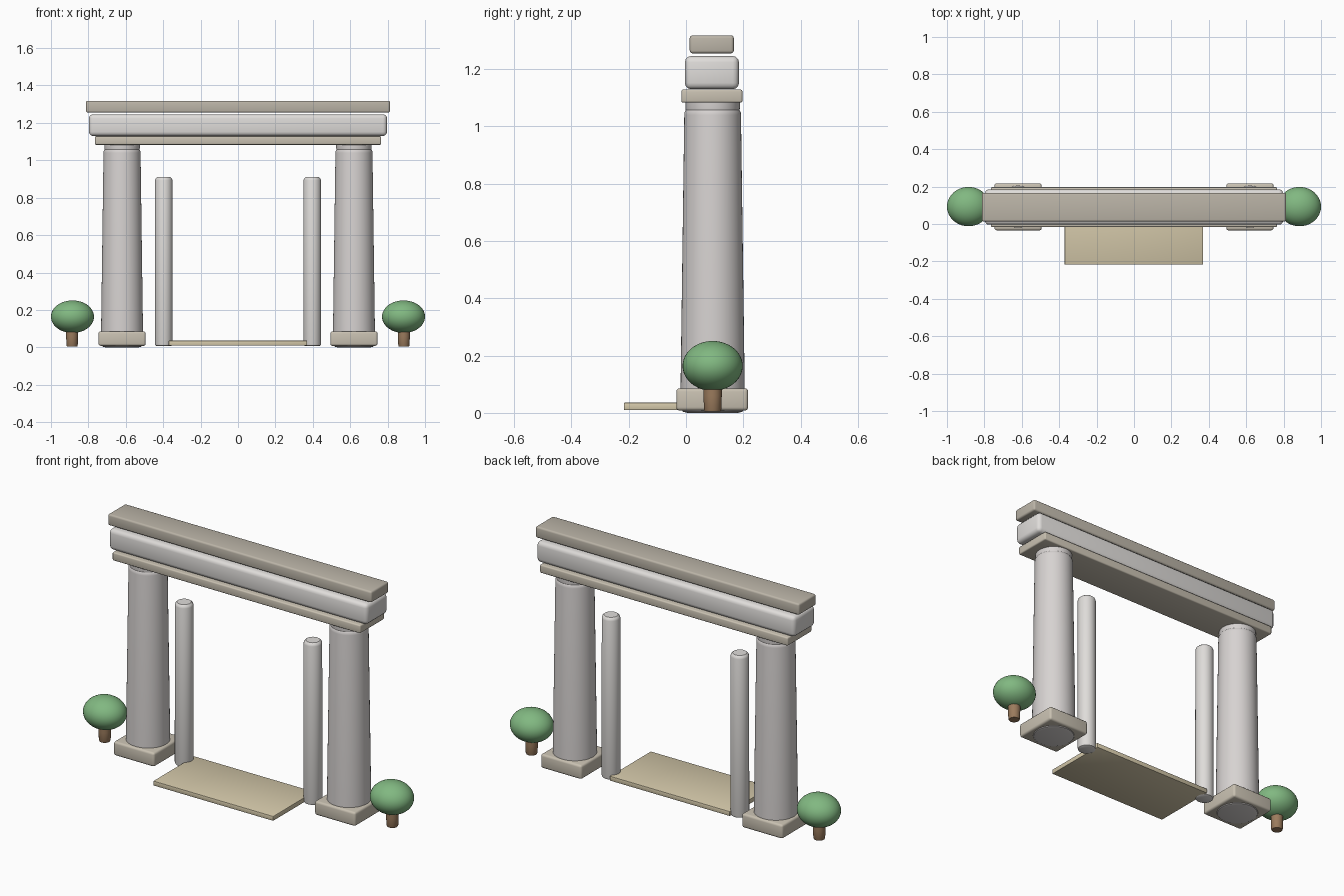
import bpy, bmesh, math

if "Cube" in bpy.data.objects:
    bpy.data.objects.remove(bpy.data.objects["Cube"])

YC = 0.093  # depth line shared by the columns and trees


def material(name, rgb):
    m = bpy.data.materials.new(name)
    m.diffuse_color = (*rgb, 1)
    m.use_nodes = True
    m.node_tree.nodes["Principled BSDF"].inputs["Base Color"].default_value = m.diffuse_color
    return m


stone = material("warm_stone", (0.58, 0.53, 0.44))
dark_stone = material("dark_stone", (0.50, 0.46, 0.39))
pale = material("pale_marble", (0.74, 0.72, 0.70))
shaft = material("shaft_marble", (0.68, 0.65, 0.64))
tan = material("tan_slab", (0.66, 0.58, 0.40))
green = material("leaf_green", (0.22, 0.48, 0.22))
brown = material("bark_brown", (0.33, 0.20, 0.11))


def finish(bm, name, mat):
    bmesh.ops.recalc_face_normals(bm, faces=bm.faces)
    me = bpy.data.meshes.new(name)
    bm.to_mesh(me)
    bm.free()
    ob = bpy.data.objects.new(name, me)
    bpy.context.collection.objects.link(ob)
    me.materials.append(mat)
    bpy.ops.object.select_all(action='DESELECT')
    ob.select_set(True)
    bpy.context.view_layer.objects.active = ob
    bpy.ops.object.shade_smooth_by_angle(angle=math.radians(35))
    return ob


def block(name, xs, ys, zs, bevel, mat, segments=3):
    """Box between the given limits with rounded edges."""
    bm = bmesh.new()
    bmesh.ops.create_cube(bm, size=1)
    for v in bm.verts:
        for i, (a, b) in enumerate((xs, ys, zs)):
            v.co[i] = (a + b) / 2 + v.co[i] * (b - a)
    bmesh.ops.bevel(bm, geom=bm.edges[:], offset=bevel, segments=segments,
                    profile=0.5, affect='EDGES')
    return finish(bm, name, mat)


def turned(name, x, y, profile, mat, sides=48):
    """Closed lathe shape from (radius, height) pairs."""
    bm = bmesh.new()
    rings = []
    for r, z in profile:
        rings.append([bm.verts.new((x + r * math.cos(2 * math.pi * k / sides),
                                    y + r * math.sin(2 * math.pi * k / sides), z))
                      for k in range(sides)])
    for a, b in zip(rings, rings[1:]):
        for k in range(sides):
            n = (k + 1) % sides
            bm.faces.new((a[k], a[n], b[n], b[k]))
    bm.faces.new(rings[0])
    bm.faces.new(rings[-1])
    return finish(bm, name, mat)


def crown(name, x, y, z, size, mat):
    bm = bmesh.new()
    bmesh.ops.create_uvsphere(bm, u_segments=40, v_segments=24, radius=1)
    for v in bm.verts:
        v.co = (x + v.co.x * size[0], y + v.co.y * size[1], z + v.co.z * size[2])
    return finish(bm, name, mat)


column = [(0.088, 0.0), (0.104, 0.004), (0.112, 0.02), (0.112, 0.09), (0.099, 1.04),
          (0.098, 1.05), (0.094, 1.057), (0.095, 1.064), (0.095, 1.088)]
post = [(0.036, 0.006), (0.045, 0.01), (0.048, 0.02), (0.047, 0.893),
        (0.044, 0.903), (0.036, 0.91)]
trunk = [(0.027, 0.004), (0.030, 0.010), (0.032, 0.06), (0.032, 0.11)]

# mirrored pairs: plinths, columns, slim posts and trees
for side, s in (("left", -1), ("right", 1)):
    cx = 0.62 * s
    block(side + "_plinth", (cx - 0.126, cx + 0.126), (-0.034, 0.217),
          (0.008, 0.086), 0.012, stone)
    turned(side + "_column", cx, YC, column, shaft)
    turned(side + "_post", 0.397 * s, YC, post, pale, 32)
    turned(side + "_tree_trunk", 0.887 * s, YC, trunk, brown, 24)
    crown(side + "_tree_crown", 0.885 * s, YC, 0.164, (0.115, 0.105, 0.087), green)

# entablature, bottom to top
block("lower_lintel", (-0.765, 0.765), (-0.016, 0.197), (1.083, 1.129), 0.007, stone)
block("main_beam", (-0.797, 0.797), (-0.004, 0.185), (1.130, 1.246), 0.022, pale)
block("top_cornice", (-0.813, 0.813), (0.013, 0.167), (1.255, 1.318), 0.010, dark_stone)

# threshold slab
block("threshold_slab", (-0.371, 0.369), (-0.217, 0.145), (0.010, 0.036), 0.003, tan, 2)
